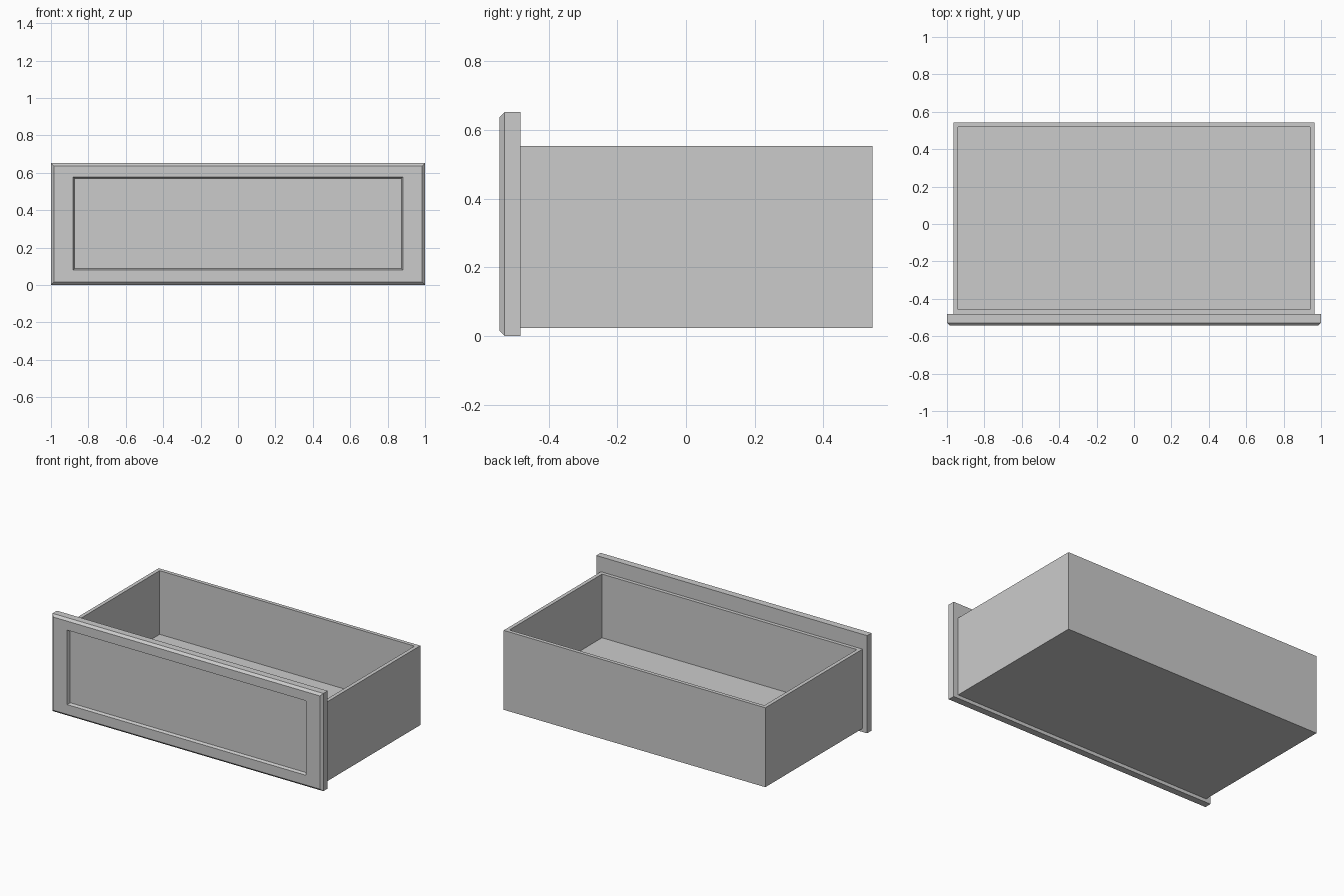
import bpy
import bmesh
from mathutils import Vector

if "Cube" in bpy.data.objects:
    bpy.data.objects.remove(bpy.data.objects["Cube"], do_unlink=True)

# One plain grey for the whole drawer
grey = bpy.data.materials.new("plain_grey")
grey.use_nodes = True
colour = (0.6, 0.6, 0.6, 1)
grey.diffuse_color = colour
grey.node_tree.nodes["Principled BSDF"].inputs["Base Color"].default_value = colour


def box(low, high):
    """Return a bmesh box spanning two corners."""
    low, high = Vector(low), Vector(high)
    bm = bmesh.new()
    bmesh.ops.create_cube(bm, size=1)
    for v in bm.verts:
        v.co = (low + high) / 2 + v.co * (high - low)
    bm.normal_update()
    return bm


def facing(bm, direction):
    return max(bm.faces, key=lambda f: f.normal.dot(Vector(direction)))


def inset(bm, face, width, depth=0):
    """Inset a face, optionally sinking it; the face keeps its identity."""
    bmesh.ops.inset_region(bm, faces=[face], thickness=width,
                           depth=depth, use_even_offset=True)
    bm.normal_update()


def finish(name, bm):
    mesh = bpy.data.meshes.new(name)
    bm.to_mesh(mesh)
    bm.free()
    mesh.materials.append(grey)
    obj = bpy.data.objects.new(name, mesh)
    bpy.context.collection.objects.link(obj)


# Open tray: rim inset, then straight walls down to a thick floor
bm = box((-0.966, -0.483, 0.023), (0.966, 0.543, 0.553))
top = facing(bm, (0, 0, 1))
inset(bm, top, 0.025)
well = bmesh.ops.extrude_discrete_faces(bm, faces=[top])["faces"][0]
bmesh.ops.translate(bm, verts=well.verts, vec=(0, 0, -0.425))
finish("drawer_tray", bm)

# Front board: chamfered edge, flat frame and a sunken panel
bm = box((-1, -0.543, 0), (1, -0.482, 0.652))
front = facing(bm, (0, -1, 0))
for v in front.verts:
    v.co.y += 0.015
inset(bm, front, 0.015, 0.015)
frame_corners = [v.co.copy() for v in front.verts]
inset(bm, front, 0.06)
for v in front.verts:
    v.co.x = 0.881 if v.co.x > 0 else -0.881
    v.co.z = 0.577 if v.co.z > 0.3 else 0.08
inset(bm, front, 0.007, -0.02)
finish("drawer_front", bm)
